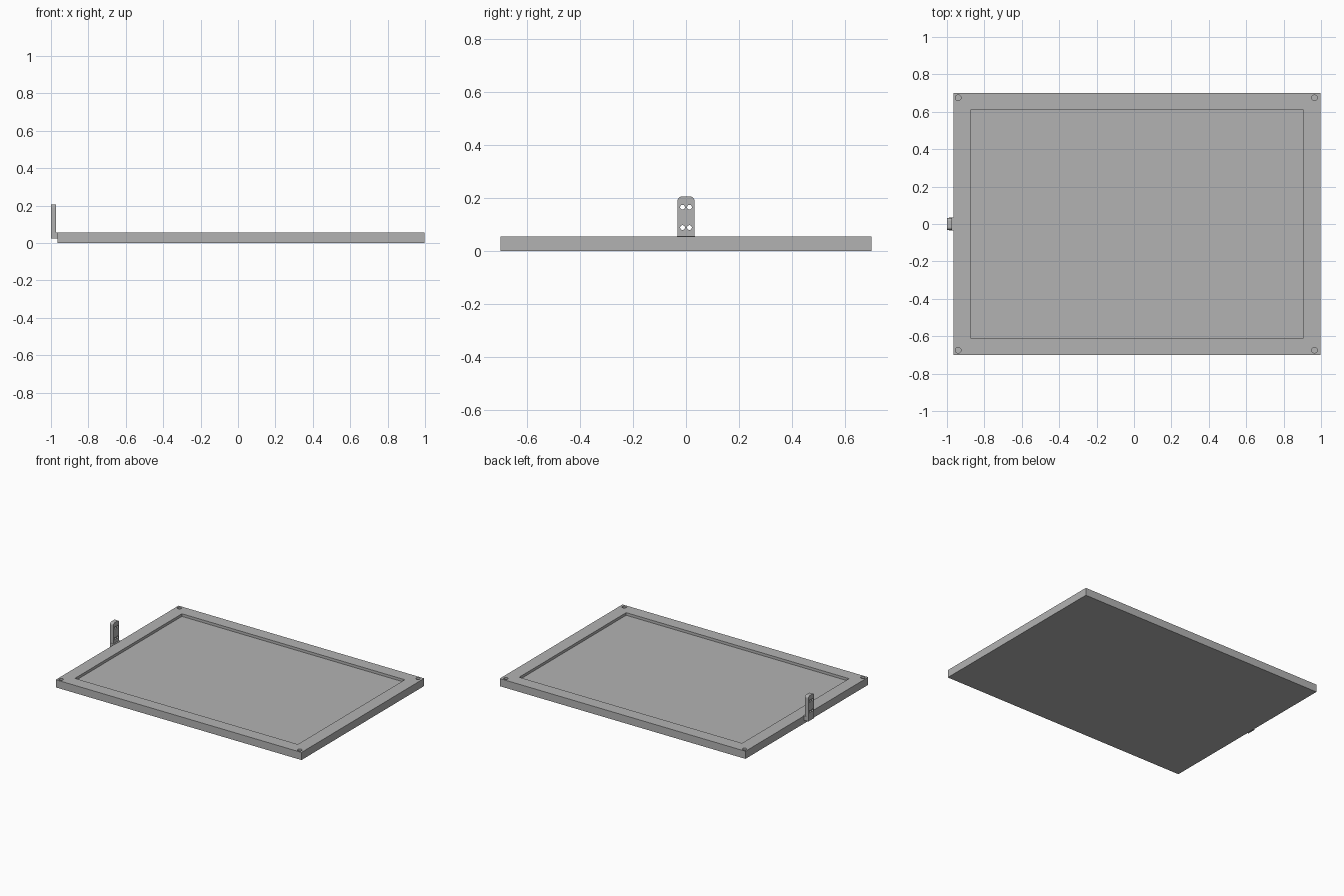
import bpy, bmesh, math
from mathutils import Vector

cube = bpy.data.objects.get("Cube")
if cube:
    bpy.data.objects.remove(cube, do_unlink=True)

grey = bpy.data.materials.new("plain_grey")
grey.use_nodes = True
GREY = (0.45, 0.45, 0.45, 1)
grey.diffuse_color = GREY
grey.node_tree.nodes["Principled BSDF"].inputs["Base Color"].default_value = GREY

# Main extents
X0, X1, Y = -0.965, 0.997, 0.70
IX0, IX1, IY = -0.875, 0.905, 0.61
BASE, TOP = 0.036, 0.055
SX, SY = 0.012, 0.32


def prism(name, pts, lo, hi, place=lambda u, v, w: (u, v, w)):
    """Extrude a 2D outline between two heights."""
    bm = bmesh.new()
    face = bm.faces.new([bm.verts.new(place(p[0], p[1], lo)) for p in pts])
    moved = bmesh.ops.extrude_face_region(bm, geom=[face])["geom"]
    shift = Vector(place(0, 0, hi)) - Vector(place(0, 0, lo))
    bmesh.ops.translate(bm, vec=shift, verts=[g for g in moved if isinstance(g, bmesh.types.BMVert)])
    bmesh.ops.recalc_face_normals(bm, faces=bm.faces)
    mesh = bpy.data.meshes.new(name)
    bm.to_mesh(mesh)
    bm.free()
    mesh.materials.append(grey)
    obj = bpy.data.objects.new(name, mesh)
    bpy.context.collection.objects.link(obj)
    return obj


def seam(a, b, centres, out, narrow=0.03, wide=0.062):
    """Points from a up to (not including) b, with a dovetail at each centre."""
    a, b, out = Vector(a), Vector(b), Vector(out)
    along = (b - a).normalized()
    pts = [a]
    for c in map(Vector, centres):
        pts += [c - along * narrow, c - along * wide + out,
                c + along * wide + out, c + along * narrow]
    return pts


def drill(obj, pos, radius, depth, rotation=(0, 0, 0)):
    """Cut a round hole and remove the cutter."""
    bpy.ops.mesh.primitive_cylinder_add(vertices=24, radius=radius, depth=depth,
                                        location=pos, rotation=rotation)
    cutter = bpy.context.object
    cutter.hide_render = True
    cutter.data.materials.append(grey)
    mod = obj.modifiers.new("hole", "BOOLEAN")
    mod.object, mod.operation, mod.solver = cutter, "DIFFERENCE", "EXACT"
    bpy.context.view_layer.objects.active = obj
    bpy.ops.object.modifier_apply(modifier=mod.name)
    bpy.data.objects.remove(cutter, do_unlink=True)


# Base panels: three on the right-hand half, two on the other, dovetailed together
RIGHT, UP, DOWN = (0.065, 0), (0, 0.065), (0, -0.065)
TX, TY = -0.585, 0.51
prism("base_panel_middle",
      seam((X0, -SY), (SX, -SY), [(TX, -SY)], DOWN)
      + seam((SX, -SY), (SX, SY), [(SX, 0)], RIGHT)
      + seam((SX, SY), (X0, SY), [(TX, SY)], UP) + [(X0, SY)], 0, BASE)
for side, s in (("back", 1), ("front", -1)):
    prism("base_panel_" + side,
          seam((X0, s * SY), (SX, s * SY), [(TX, s * SY)], (0, s * 0.065))
          + seam((SX, s * SY), (SX, s * Y), [(SX, s * TY)], RIGHT)
          + [(SX, s * Y), (X0, s * Y)], 0, BASE)
    prism("base_panel_left_" + side,
          seam((SX + 0.065, 0), (X1, 0), [(0.305, 0), (0.765, 0)], UP)
          + [(X1, 0), (X1, s * Y)]
          + seam((SX, s * Y), (SX, 0), [(SX, s * TY)], RIGHT)
          + [(SX, s * 0.03), (SX + 0.065, s * 0.062)], 0, BASE)

# Raised frame: four dovetailed corner pieces, each with a corner hole
SMALL = dict(narrow=0.012, wide=0.027)
for side, s in (("back", 1), ("front", -1)):
    for hand, outer, inner, tooth, hole in (("right", X0, IX0, -0.92, -0.94),
                                            ("left", X1, IX1, 0.95, 0.965)):
        corner = prism("frame_%s_%s" % (side, hand),
                       seam((outer, 0), (inner, 0), [(tooth, 0)], (0, 0.03), **SMALL)
                       + [(inner, 0), (inner, s * IY)]
                       + seam((SX, s * IY), (SX, s * Y), [(SX, s * 0.66)], (-0.033, 0), **SMALL)
                       + [(SX, s * Y), (outer, s * Y)], BASE, TOP)
        drill(corner, (hole, s * 0.675, TOP), 0.015, 0.1)

# Upright bracket plate with rounded top corners and four holes
R, HALF, PEAK = 0.016, 0.032, 0.205
outline = [(-HALF, 0.024), (HALF, 0.024)]
for sign, start in ((1, 0), (-1, 90)):
    for i in range(7):
        a = math.radians(start + 15 * i)
        outline.append((sign * (HALF - R) + R * math.cos(a), PEAK - R + R * math.sin(a)))
plate = prism("bracket_plate", outline, -1.0, -0.972, lambda u, v, w: (w, u, v))
for y in (-0.013, 0.013):
    for z in (0.088, 0.165):
        drill(plate, (-0.986, y, z), 0.009, 0.1, (0, math.pi / 2, 0))

# Foot joining the bracket to the frame
prism("bracket_foot", [(-0.99, 0.024), (-0.962, 0.024), (-0.962, 0.057), (-0.99, 0.057)],
      -0.034, 0.034, lambda u, v, w: (u, w, v))
